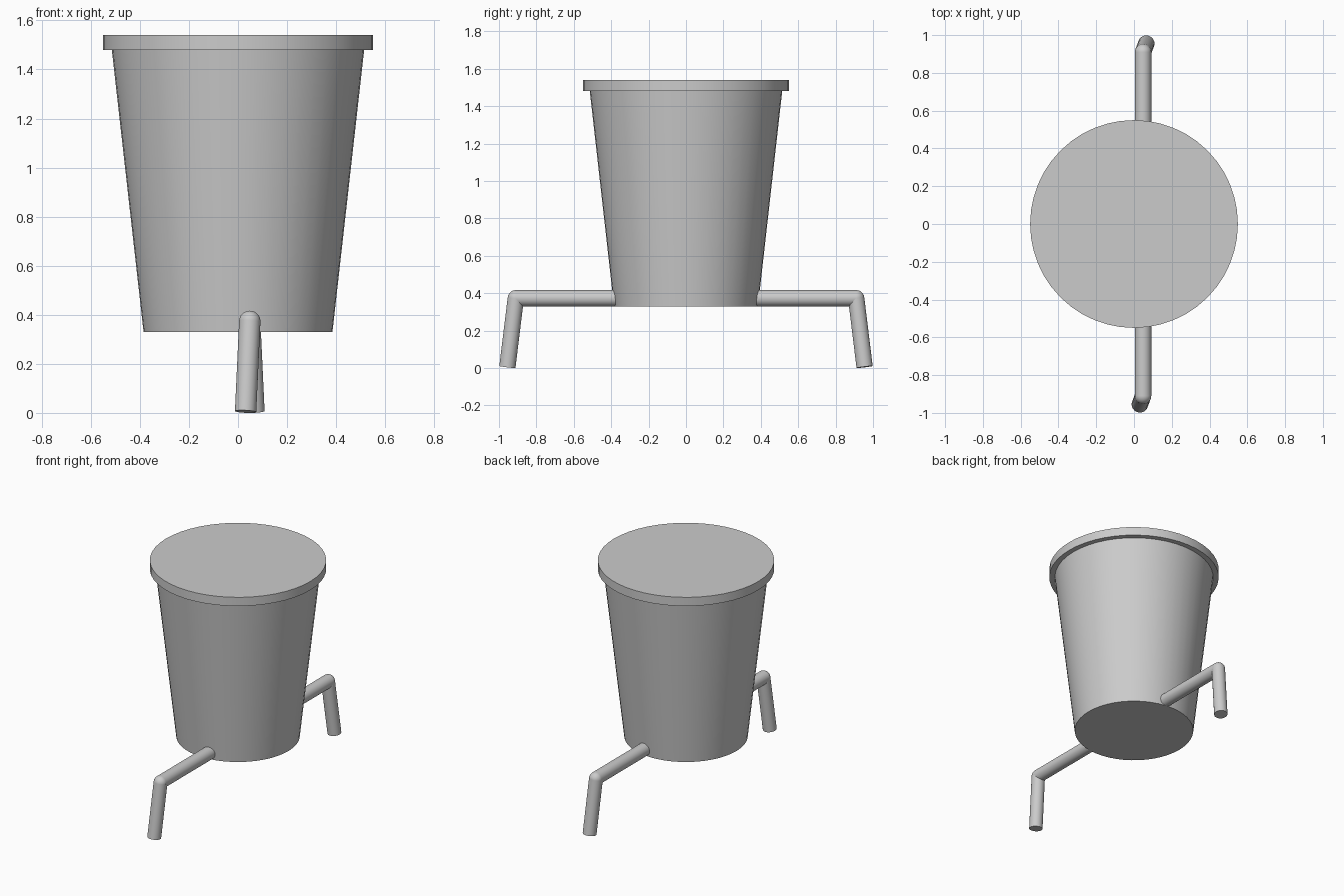
import bpy
from mathutils import Vector

if "Cube" in bpy.data.objects:
    bpy.data.objects.remove(bpy.data.objects["Cube"])

PIPE_R = 0.0435
PIPE_X = 0.048


def finish(name):
    ob = bpy.context.object
    ob.name = name
    bpy.ops.object.shade_smooth_by_angle()
    return ob


def cone(name, r1, r2, z1, z2):
    bpy.ops.mesh.primitive_cone_add(vertices=48, radius1=r1, radius2=r2,
                                    depth=z2 - z1, location=(0, 0, (z1 + z2) / 2))
    return finish(name)


def tube(name, a, b):
    a, b = Vector(a), Vector(b)
    bpy.ops.mesh.primitive_cylinder_add(
        vertices=32, radius=PIPE_R, depth=(b - a).length, location=(a + b) / 2,
        rotation=(b - a).to_track_quat('Z', 'Y').to_euler())
    return finish(name)


# Tapered bucket and its lid
cone("bucket", 0.385, 0.515, 0.33, 1.485)
cone("lid", 0.55, 0.55, 1.48, 1.54)

# Bent pipe legs, the back one is the front one turned half round
for side, s in (("front", -1), ("back", 1)):
    joint = (PIPE_X, s * 0.91, 0.373)
    foot = (PIPE_X + s * 0.017, s * 0.955, 0.0055)
    tube(side + "_pipe", (PIPE_X, s * 0.35, 0.373), joint)
    tube(side + "_leg", joint, foot)
    bpy.ops.mesh.primitive_uv_sphere_add(segments=32, ring_count=16,
                                         radius=PIPE_R, location=joint)
    finish(side + "_elbow")
